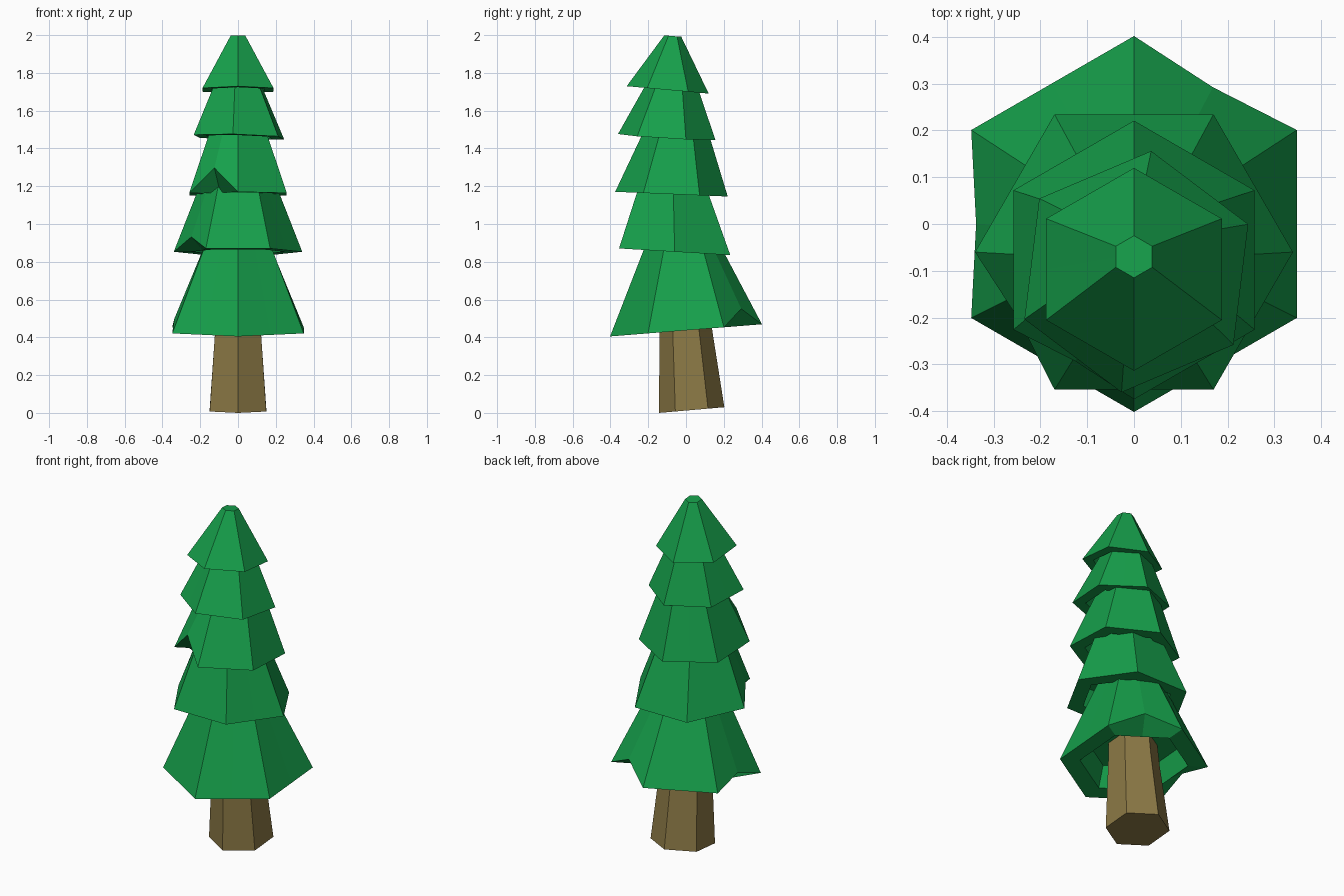
import bpy, bmesh
from math import sin, cos, radians

if "Cube" in bpy.data.objects:
    bpy.data.objects.remove(bpy.data.objects["Cube"])


def material(name, color):
    m = bpy.data.materials.new(name)
    m.diffuse_color = color
    m.use_nodes = True
    m.node_tree.nodes["Principled BSDF"].inputs["Base Color"].default_value = m.diffuse_color
    return m


GREEN = material("foliage_green", (0.008, 0.35, 0.07, 1))
BROWN = material("bark_brown", (0.26, 0.19, 0.06, 1))


def ring(bm, center, radius, tilt, start, notches=None):
    """Tilted hexagon with edge midpoints; notches maps edge index to a lift."""
    cx, cy, cz = center
    corners = []
    for i in range(6):
        a = radians(start + 60 * i)
        x, y = radius * cos(a), radius * sin(a)
        corners.append((x, y, tilt[0] * x + tilt[1] * y))
    verts = []
    for i, p in enumerate(corners):
        q = corners[(i + 1) % 6]
        lift = (notches or {}).get(i, 0)
        s = 0.97 if lift else 1   # pull notched midpoints slightly inward
        mid = [(a + b) / 2 for a, b in zip(p, q)]
        for v in (p, (mid[0] * s, mid[1] * s, mid[2] + lift)):
            verts.append(bm.verts.new((v[0] + cx, v[1] + cy, v[2] + cz)))
    return verts


def stack(name, rings, mat):
    """Skin a list of rings into a closed solid with flat faces."""
    bm = bmesh.new()
    loops = [ring(bm, *r) for r in rings]
    for a, b in zip(loops, loops[1:]):
        for i in range(12):
            j = (i + 1) % 12
            bm.faces.new((a[i], a[j], b[j], b[i]))
    bm.faces.new(loops[0][::-1])
    bm.faces.new(loops[-1])
    bmesh.ops.recalc_face_normals(bm, faces=bm.faces)
    me = bpy.data.meshes.new(name)
    bm.to_mesh(me)
    bm.free()
    me.materials.append(mat)
    ob = bpy.data.objects.new(name, me)
    bpy.context.collection.objects.link(ob)


# Trunk
stack("trunk", [((0, 0.03, 0.015), 0.173, (0, 0.087), 30),
                ((0, 0, 0.43), 0.14, (0, 0), 30),
                ((0, -0.01, 0.6), 0.13, (0, 0), 30)], BROWN)

# Foliage tiers: bottom centre, radius, tilt, start angle, notches, top centre, radius
tiers = [
    ((0, 0, 0.437), 0.402, (0, 0.08), 30, {0: 0.09, 2: 0.06}, (0, -0.015, 0.95), 0.17),
    ((0, -0.06, 0.853), 0.34, (0, -0.06), 0, {3: 0.07}, (0, -0.07, 1.3), 0.165),
    ((0, -0.077, 1.158), 0.298, (0, -0.042), 30, {3: 0.13}, (0, -0.045, 1.54), 0.15),
    ((0.005, -0.102, 1.46), 0.26, (-0.025, -0.06), 23, {}, (0, -0.07, 1.77), 0.12),
    ((0, -0.097, 1.71), 0.217, (0, -0.09), 30, {}, (0, -0.07, 1.995), 0.045),
]
for n, (c, r, tilt, a, notch, top, rt) in enumerate(tiers, 1):
    roof = (c[0], c[1], c[2] + 0.3 * r)
    stack(f"foliage_tier_{n}", [
        (roof, r * 0.64, tilt, a),     # ceiling of the hollow
        (c, r * 0.73, tilt, a),        # inner lip
        (c, r, tilt, a, notch),        # outer rim
        (top, rt, (0, -0.08), a)], GREEN)
